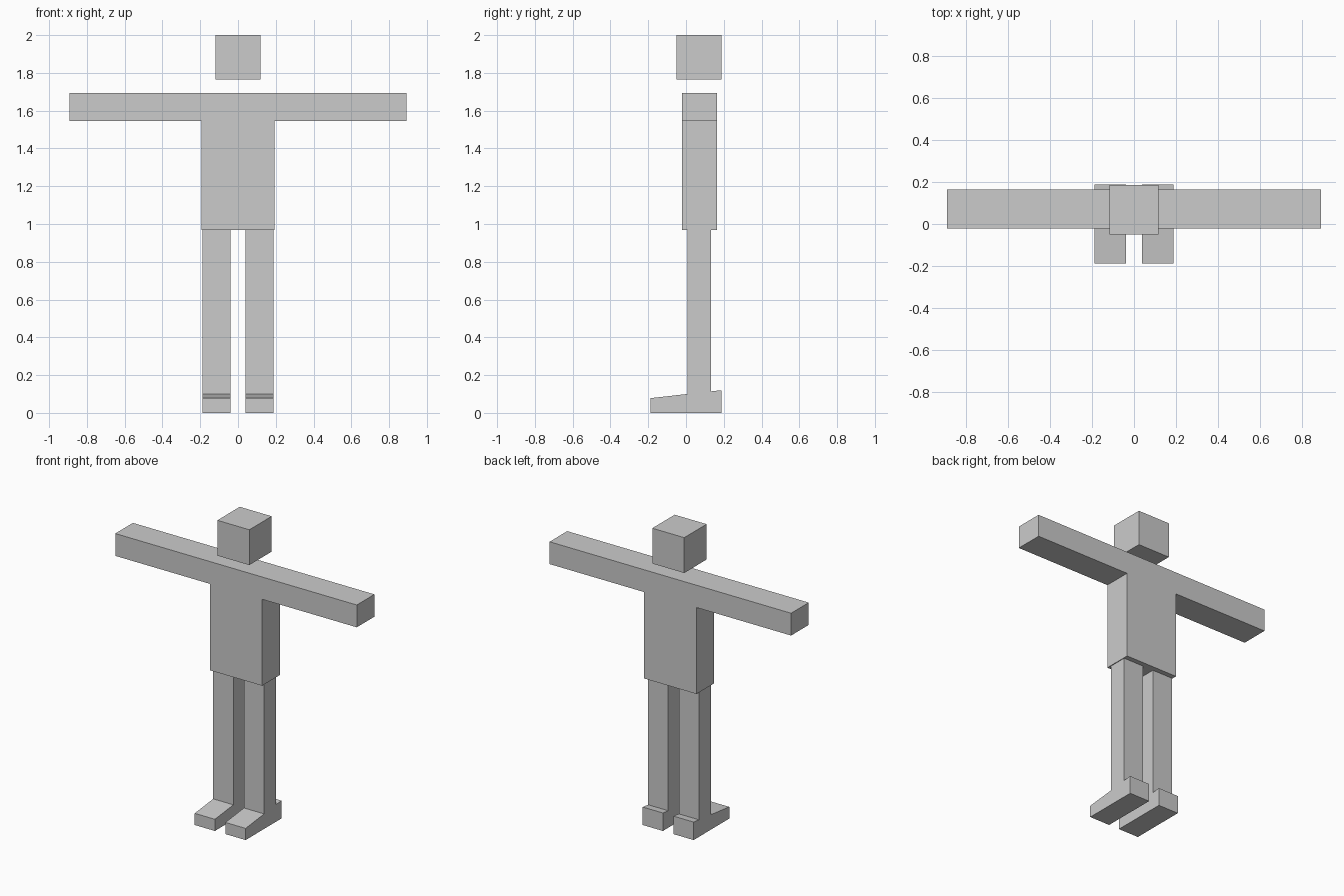
import bpy
import bmesh
from mathutils import Vector

cube = bpy.data.objects.get("Cube")
if cube:
    bpy.data.objects.remove(cube, do_unlink=True)

# One plain grey for the whole figure
GREY = (0.6, 0.6, 0.6, 1.0)
grey = bpy.data.materials.new("plain_grey")
grey.use_nodes = True
grey.diffuse_color = GREY
grey.node_tree.nodes["Principled BSDF"].inputs["Base Color"].default_value = GREY


def extrude_profile(name, points, offset):
    """Make a solid by extruding a flat outline along an offset."""
    bm = bmesh.new()
    face = bm.faces.new([bm.verts.new(p) for p in points])
    result = bmesh.ops.extrude_face_region(bm, geom=[face], use_keep_orig=True)
    moved = [v for v in result["geom"] if isinstance(v, bmesh.types.BMVert)]
    bmesh.ops.translate(bm, verts=moved, vec=Vector(offset))
    bmesh.ops.recalc_face_normals(bm, faces=bm.faces)
    mesh = bpy.data.meshes.new(name)
    bm.to_mesh(mesh)
    bm.free()
    mesh.materials.append(grey)
    obj = bpy.data.objects.new(name, mesh)
    bpy.context.collection.objects.link(obj)
    return obj


# Torso and outstretched arms: one T-shaped slab
waist, reach = 0.193, 0.892
hip_z, armpit_z, shoulder_z = 0.968, 1.545, 1.694
front_y, depth = -0.021, 0.186
half = [(waist, hip_z), (waist, armpit_z), (reach, armpit_z), (reach, shoulder_z)]
outline = half + [(-x, z) for x, z in reversed(half)]
extrude_profile("torso_and_arms", [(x, front_y, z) for x, z in outline], (0, depth, 0))

# Legs with sloping feet: side outline extruded across the leg's width
leg_outline = [(-0.188, 0), (0.188, 0), (0.188, 0.12), (0.132, 0.114),
               (0.132, hip_z), (0.007, hip_z), (0.007, 0.1), (-0.188, 0.078)]
leg_inner, leg_width = 0.039, 0.149
for side, sign in (("left", 1), ("right", -1)):
    extrude_profile(side + "_leg_and_foot",
                    [(sign * leg_inner, y, z) for y, z in leg_outline],
                    (sign * leg_width, 0, 0))

# Floating cube head
head = 0.118
extrude_profile("head",
                [(sx * head, -0.049, z) for sx, z in
                 ((-1, 1.764), (1, 1.764), (1, 2), (-1, 2))],
                (0, 2 * head, 0))
